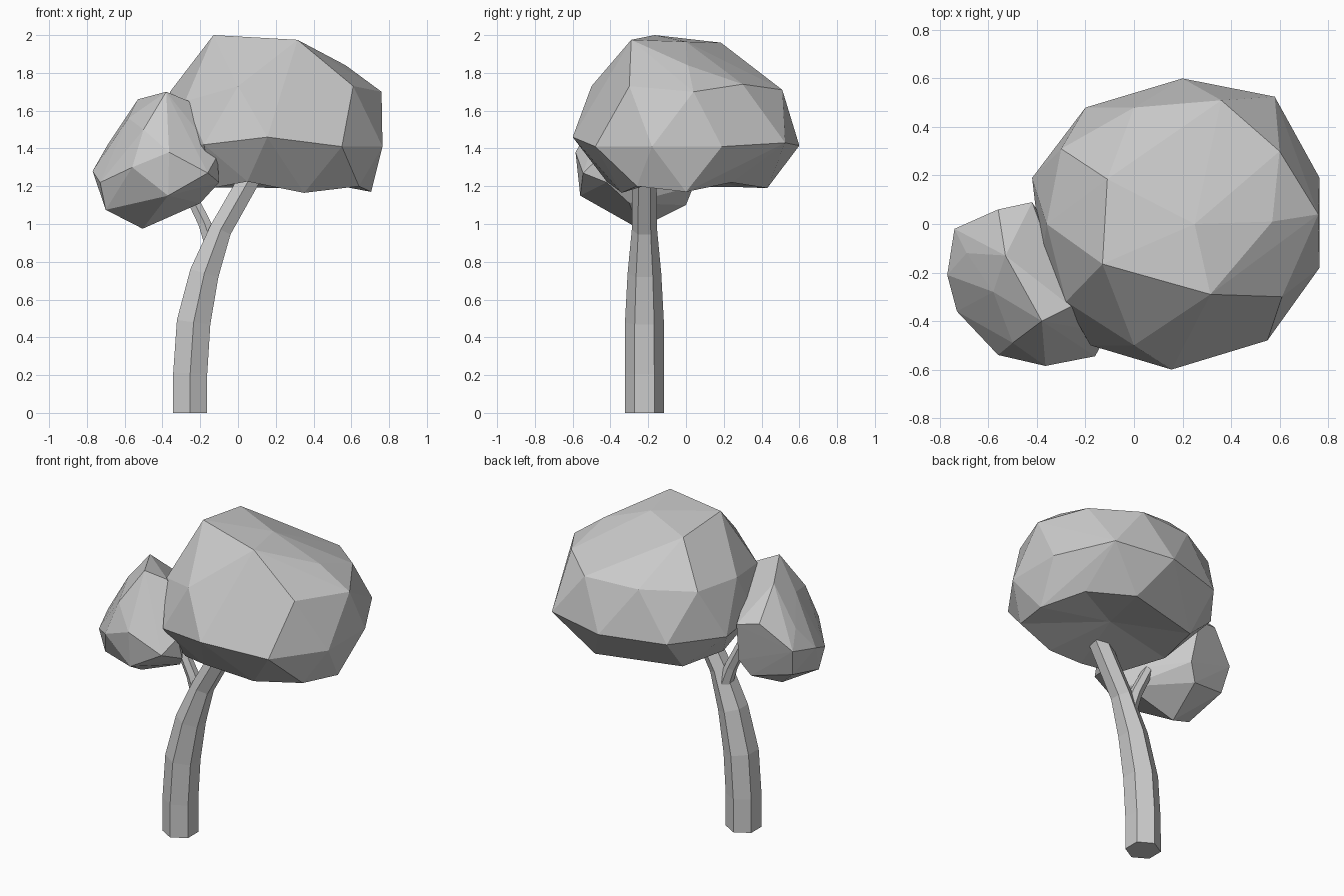
import bpy, bmesh, math
from mathutils import Vector

cube = bpy.data.objects.get("Cube")
if cube:
    bpy.data.objects.remove(cube)

# One plain grey for the whole tree
grey = bpy.data.materials.new("plain_grey")
grey.use_nodes = True
colour = (0.6, 0.6, 0.6, 1)
grey.diffuse_color = colour
grey.node_tree.nodes["Principled BSDF"].inputs["Base Color"].default_value = colour


def make_object(name, bm):
    bmesh.ops.recalc_face_normals(bm, faces=bm.faces)
    mesh = bpy.data.meshes.new(name)
    bm.to_mesh(mesh)
    bm.free()
    mesh.materials.append(grey)
    obj = bpy.data.objects.new(name, mesh)
    bpy.context.collection.objects.link(obj)
    return obj


def faceted_crown(name, corners, hollow=None, rim=0):
    """Flat-shaded foliage lump; faces below the rim height sink to a hollow point."""
    bm = bmesh.new()
    for corner in corners:
        bm.verts.new(corner)
    hull = bmesh.ops.convex_hull(bm, input=bm.verts)
    spare = {v for v in hull["geom_interior"] + hull["geom_unused"]
             if isinstance(v, bmesh.types.BMVert)}
    bmesh.ops.delete(bm, geom=list(spare), context='VERTS')
    if hollow:
        under = [f for f in bm.faces if all(v.co.z < rim for v in f.verts)]
        bmesh.ops.delete(bm, geom=under, context='FACES')
        edges = [e for e in bm.edges if e.is_boundary]
        centre = bm.verts.new(hollow)
        for e in edges:
            bm.faces.new((*e.verts, centre))
    return make_object(name, bm)


def tapered_limb(name, path, sides=6):
    """Sweep a polygon along (x, y, z, radius) steps, tilting each ring with the path."""
    bm = bmesh.new()
    points = [Vector(step[:3]) for step in path]
    rings = []
    for i, step in enumerate(path):
        ahead = points[min(i + 1, len(path) - 1)] - points[max(i - 1, 0)]
        tilt = Vector((0, 0, 1)).rotation_difference(ahead)
        ring = []
        for k in range(sides):
            a = math.tau * k / sides + math.pi / 2
            offset = Vector((math.cos(a), math.sin(a), 0)) * step[3]
            offset.rotate(tilt)
            ring.append(bm.verts.new(points[i] + offset))
        rings.append(ring)
    for low, high in zip(rings, rings[1:]):
        for k in range(sides):
            n = (k + 1) % sides
            bm.faces.new((low[k], low[n], high[n], high[k]))
    bm.faces.new(rings[0])
    bm.faces.new(rings[-1])
    return make_object(name, bm)


# Curved trunk and its side branch
tapered_limb("trunk", [
    (-.253, -.22, 0, .104), (-.253, -.22, .21, .104), (-.235, -.22, .48, .103),
    (-.178, -.22, .74, .089), (-.092, -.22, .97, .067), (.09, -.22, 1.29, .064)])
tapered_limb("branch", [
    (-.13, -.2, .87, .045), (-.18, -.2, 1.01, .038), (-.32, -.2, 1.29, .03)])

# Large crown: top, shoulder, widest and underside corners
faceted_crown("large_crown", [
    (-.13, -.165, 2), (.315, -.29, 1.975), (-.11, .185, 1.96), (.25, 0, 1.965),
    (.57, .01, 1.84), (.6, .3, 1.74), (.61, -.3, 1.73), (.76, .04, 1.7), (0, -.5, 1.73),
    (.36, .51, 1.71), (0, .48, 1.71), (-.36, 0, 1.7), (-.3, .31, 1.71), (-.28, -.32, 1.65),
    (.765, -.18, 1.41), (.765, .19, 1.41), (.55, -.48, 1.41), (.155, -.6, 1.46),
    (.2, .6, 1.415), (.58, .525, 1.43), (-.2, .48, 1.41), (-.42, .19, 1.41),
    (-.38, -.15, 1.42), (-.18, -.5, 1.42),
    (.705, 0, 1.17), (.64, -.26, 1.2), (.35, -.34, 1.165), (.05, -.42, 1.225),
    (.57, .24, 1.22), (.34, .43, 1.19), (-.18, .29, 1.195), (-.25, -.02, 1.195),
    (-.14, -.33, 1.19)], hollow=(.18, 0, 1.27), rim=1.3)

# Small crown on the side branch
faceted_crown("small_crown", [
    (-.38, -.4, 1.7), (-.53, -.13, 1.66), (-.26, -.34, 1.65), (-.58, -.28, 1.56),
    (-.5, -.49, 1.5), (-.19, -.4, 1.5), (-.56, .06, 1.48), (-.42, .09, 1.45),
    (-.69, -.12, 1.42), (-.74, -.02, 1.32), (-.77, -.21, 1.28), (-.73, -.36, 1.22),
    (-.56, -.54, 1.3), (-.365, -.585, 1.38), (-.16, -.545, 1.27), (-.11, -.45, 1.36),
    (-.37, -.56, 1.15), (-.7, -.34, 1.075), (-.71, -.06, 1.15), (-.505, -.25, .975),
    (-.2, -.3, 1.11), (-.46, 0, 1.1), (-.4, .04, 1.2), (-.1, -.42, 1.22)])
